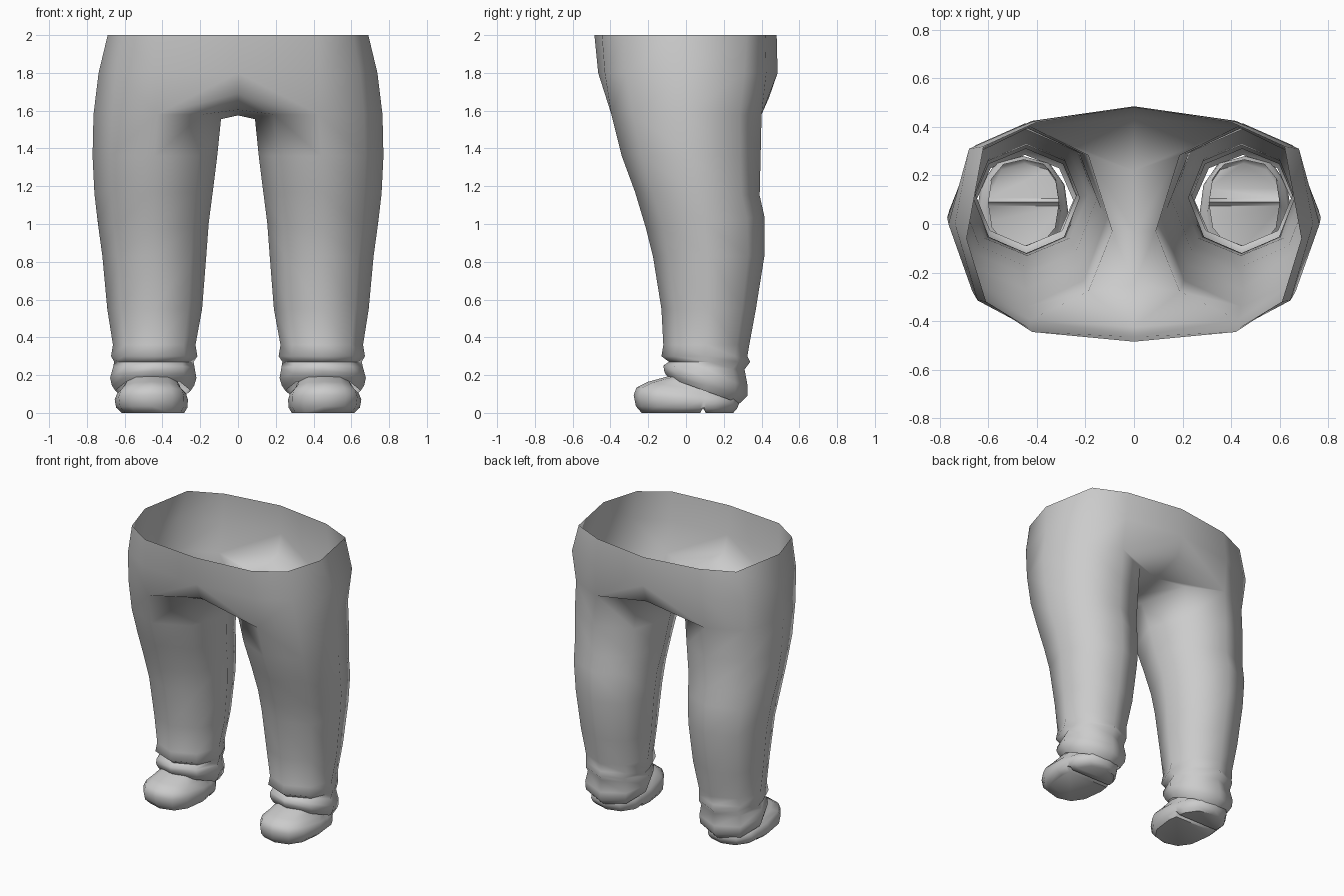
import bpy, bmesh, math
from mathutils import Vector

cube = bpy.data.objects.get("Cube")
if cube:
    bpy.data.objects.remove(cube, do_unlink=True)

grey = bpy.data.materials.new("plain_grey")
grey.use_nodes = True
COLOUR = (0.6, 0.6, 0.6, 1)
grey.diffuse_color = COLOUR
grey.node_tree.nodes["Principled BSDF"].inputs["Base Color"].default_value = COLOUR


def ring(bm, sides, z_front, z_back, x_in, x_out, y_front, y_back, power=1.0):
    """Closed oval ring starting at the front; it can tilt from front to back."""
    cx, rx = (x_in + x_out) / 2, (x_out - x_in) / 2
    cy, ry = (y_front + y_back) / 2, (y_back - y_front) / 2
    verts = []
    for i in range(sides):
        a = math.tau * i / sides
        s, c = math.sin(a), -math.cos(a)
        u = math.copysign(abs(s) ** power, s)
        v = math.copysign(abs(c) ** power, c)
        z = z_front + (z_back - z_front) * (v + 1) / 2
        verts.append(bm.verts.new((cx + rx * u, cy + ry * v, z)))
    return verts


def bridge(bm, a, b, closed=True):
    n = len(a)
    for i in range(n if closed else n - 1):
        j = (i + 1) % n
        bm.faces.new((a[i], a[j], b[j], b[i]))


def finish(bm, name, angle):
    """Make the mirrored, smooth-shaded object."""
    bmesh.ops.recalc_face_normals(bm, faces=bm.faces)
    mesh = bpy.data.meshes.new(name)
    bm.to_mesh(mesh)
    bm.free()
    mesh.materials.append(grey)
    ob = bpy.data.objects.new(name, mesh)
    bpy.context.collection.objects.link(ob)
    bpy.ops.object.select_all(action="DESELECT")
    ob.select_set(True)
    bpy.context.view_layer.objects.active = ob
    bpy.ops.object.shade_smooth_by_angle(angle=math.radians(angle))
    mirror = ob.modifiers.new("Mirror", "MIRROR")
    mirror.use_clip = True
    return ob


# Trousers: leg rings from thigh to cuff
bm = bmesh.new()
LEG = [  # z front, z back, inner x, outer x, front y, back y
    (1.58, 1.58, .09, .765, -.395, .40),
    (1.36, 1.36, .11, .77, -.34, .395),
    (1.17, 1.15, .135, .76, -.27, .39),
    (.97, 1.04, .155, .742, -.21, .415),
    (.83, .83, .168, .718, -.175, .415),
    (.55, .55, .19, .692, -.13, .37),
    (.36, .36, .225, .662, -.12, .335),
    (.30, .30, .215, .672, -.13, .325),
    (.27, .27, .235, .655, -.09, .34),
    (.25, .23, .23, .662, -.12, .31),
    (.22, .15, .22, .677, -.115, .325),
    (.20, .09, .232, .668, -.105, .325),
    (.185, .05, .25, .65, -.09, .285),
]
legs = [ring(bm, 8, *row) for row in LEG]
for a, b in zip(legs, legs[1:]):
    bridge(bm, a, b)
thigh = legs[0]
thigh[2].co.y = 0
thigh[6].co.y = -.03
thigh[6].co.z = 1.555

# Hips and open waist: half loops from front centre to back centre
HIPS = [(0, -.465), (.43, -.43), (.645, -.315), (.738, 0), (.68, .31), (.42, .425), (0, .485)]
WAIST = [(0, -.485), (.42, -.445), (.61, -.32), (.69, -.06), (.62, .32), (.40, .42), (0, .48)]
hips = [bm.verts.new((x, y, 1.8)) for x, y in HIPS]
waist = [bm.verts.new((x, y, 2)) for x, y in WAIST]
bridge(bm, hips, waist, closed=False)
bridge(bm, thigh[:5], hips[1:6], closed=False)

# Crotch saddle between the legs
SADDLE = [(-.425, 1.69), (-.25, 1.605), (-.03, 1.575), (.22, 1.60), (.44, 1.67)]
saddle = [bm.verts.new((0, y, z)) for y, z in SADDLE]
inner = [thigh[i] for i in (0, 7, 6, 5, 4)]
bridge(bm, saddle, inner, closed=False)
bm.faces.new((hips[0], hips[1], thigh[0], saddle[0]))
bm.faces.new((hips[6], hips[5], thigh[4], saddle[4]))
finish(bm, "trousers", 70)

# Shoes: stacked tilted rings, open inside the cuff
bm = bmesh.new()
SHOE = [
    (0, 0, .285, .615, -.235, .25),
    (.035, .02, .268, .645, -.265, .268),
    (.095, .045, .265, .653, -.277, .28),
    (.135, .07, .275, .64, -.262, .28),
    (.165, .085, .30, .615, -.20, .275),
    (.195, .10, .31, .60, -.09, .265),
]
shoe = [ring(bm, 12, *row, power=.8) for row in SHOE]
for a, b in zip(shoe, shoe[1:]):
    bridge(bm, a, b)
bm.faces.new(shoe[0])

# Notch across the sole in front of the heel
for y in (.075, .09, .105):
    bmesh.ops.bisect_plane(bm, geom=bm.verts[:] + bm.edges[:] + bm.faces[:],
                           plane_co=Vector((0, y, 0)), plane_no=Vector((0, 1, 0)))
for v in bm.verts:
    if abs(v.co.y - .09) < .002 and v.co.z < .015:
        v.co.z = .025
finish(bm, "shoes", 50)
